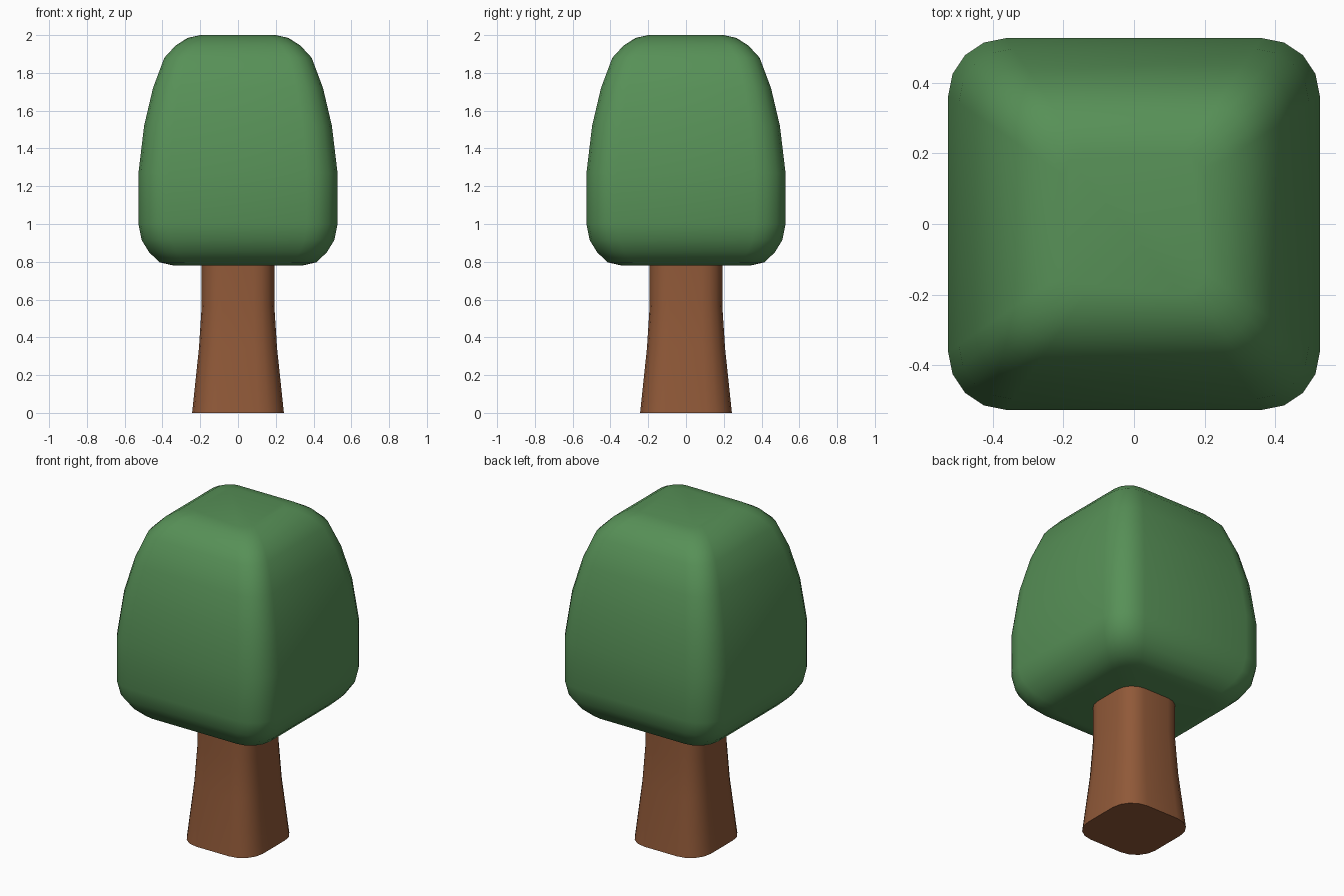
import bpy, bmesh, math

if "Cube" in bpy.data.objects:
    bpy.data.objects.remove(bpy.data.objects["Cube"])


def material(name, rgb):
    m = bpy.data.materials.new(name)
    m.diffuse_color = (*rgb, 1)
    m.use_nodes = True
    m.node_tree.nodes["Principled BSDF"].inputs["Base Color"].default_value = m.diffuse_color
    return m


def rounded_square(w, ratio, segs=4):
    """Square outline of half width w with rounded corners of radius ratio * w."""
    r = w * ratio
    pts = []
    for q in range(4):
        mid = math.radians(45 + 90 * q)
        cx = math.copysign(w - r, math.cos(mid))
        cy = math.copysign(w - r, math.sin(mid))
        for i in range(segs + 1):
            a = math.radians(90 * q + 90 * i / segs)
            pts.append((cx + r * math.cos(a), cy + r * math.sin(a)))
    return pts


def loft(name, profile, ratio, mat):
    """Stack rounded squares along a (half width, height) profile and cap both ends."""
    bm = bmesh.new()
    rings = [[bm.verts.new((x, y, z)) for x, y in rounded_square(w, ratio)]
             for w, z in profile]
    for lo, hi in zip(rings, rings[1:]):
        n = len(lo)
        for i in range(n):
            j = (i + 1) % n
            bm.faces.new((lo[i], lo[j], hi[j], hi[i]))
    bm.faces.new(rings[0][::-1])
    bm.faces.new(rings[-1])
    me = bpy.data.meshes.new(name)
    bm.to_mesh(me)
    bm.free()
    me.materials.append(mat)
    ob = bpy.data.objects.new(name, me)
    bpy.context.collection.objects.link(ob)
    bpy.ops.object.select_all(action='DESELECT')
    ob.select_set(True)
    bpy.context.view_layer.objects.active = ob
    bpy.ops.object.shade_smooth_by_angle(angle=math.radians(50))
    return ob


green = material("leaf green", (0.095, 0.28, 0.095))
brown = material("bark brown", (0.28, 0.10, 0.04))

# Flared trunk, its top hidden inside the crown
loft("trunk", [(0.243, 0), (0.207, 0.34), (0.192, 0.57), (0.192, 0.84)], 0.56, brown)

# Soft boxy crown, tapering to a flat top
loft("crown", [(0.34, 0.78), (0.415, 0.797), (0.47, 0.85), (0.51, 0.915),
               (0.527, 1.0), (0.527, 1.27), (0.497, 1.52), (0.45, 1.72),
               (0.39, 1.88), (0.33, 1.945), (0.267, 1.985), (0.2, 2.0)], 0.31, green)
